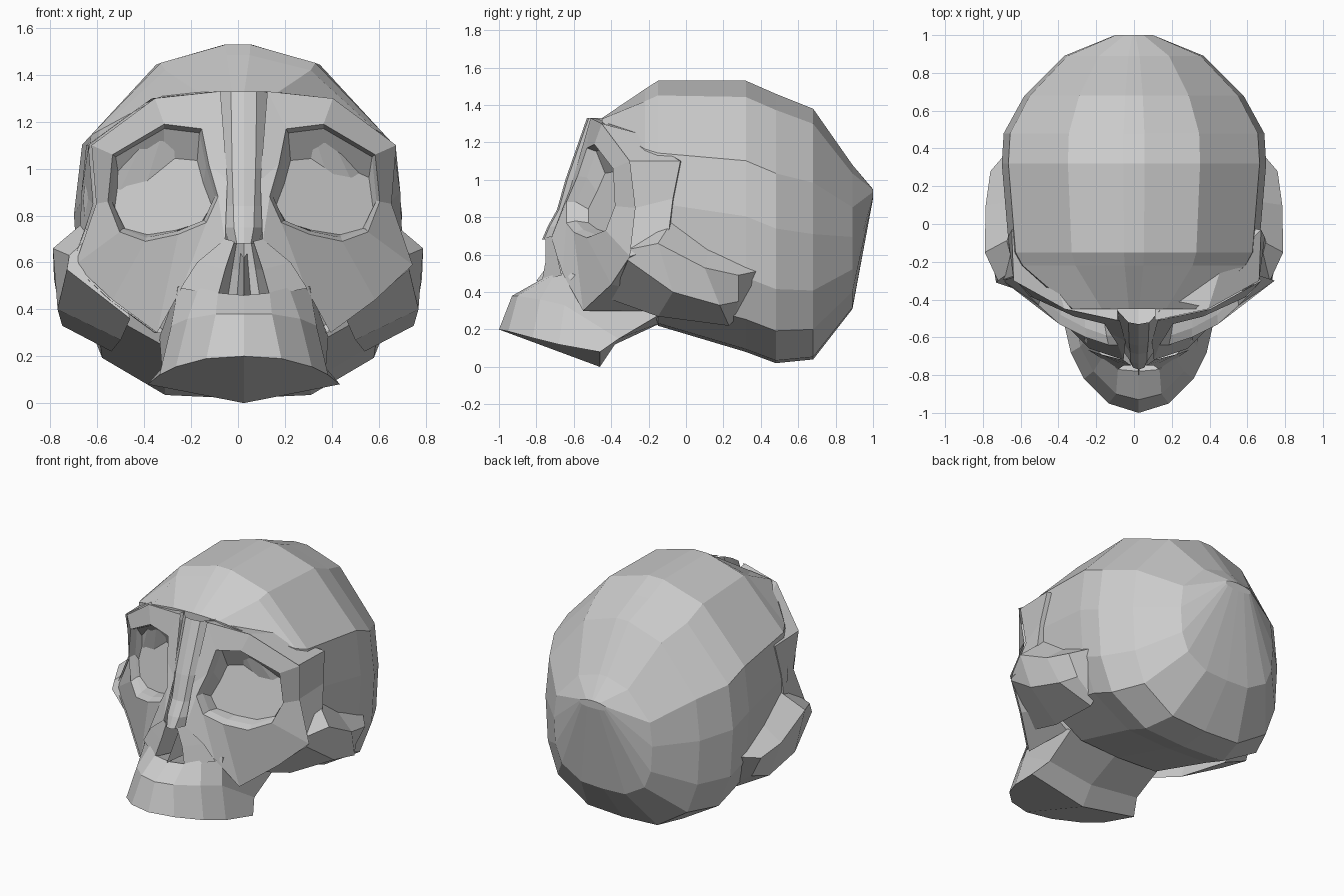
import bpy, bmesh

FACE_SHIFT = .025   # the face sits slightly off the centre line


def loft(name, rows, closed=False, cap_start=False, cap_end=False, mirror=True, dx=0.0):
    """Skin rows of points into flat faces; optionally mirror across x, then shift by dx."""
    bm = bmesh.new()
    vr = [[bm.verts.new(p) for p in row] for row in rows]
    for a, b in zip(vr, vr[1:]):
        n = len(a)
        for i in range(n if closed else n - 1):
            j = (i + 1) % n
            bm.faces.new((a[i], a[j], b[j], b[i]))
    if cap_start:
        bm.faces.new(vr[0][::-1])
    if cap_end:
        bm.faces.new(vr[-1])
    if mirror:
        geom = bm.verts[:] + bm.edges[:] + bm.faces[:]
        dup = bmesh.ops.duplicate(bm, geom=geom)["geom"]
        for v in dup:
            if isinstance(v, bmesh.types.BMVert):
                v.co.x *= -1
        bmesh.ops.reverse_faces(bm, faces=[f for f in dup if isinstance(f, bmesh.types.BMFace)])
        bmesh.ops.remove_doubles(bm, verts=bm.verts, dist=0.001)
    for v in bm.verts:
        v.co.x += dx
    bmesh.ops.recalc_face_normals(bm, faces=bm.faces)
    me = bpy.data.meshes.new(name)
    bm.to_mesh(me)
    bm.free()
    ob = bpy.data.objects.new(name, me)
    bpy.context.collection.objects.link(ob)
    return ob


# Cranium: one cross-section template, scaled at stations along y
half = [(0, 1), (.08, 1), (.5, .88), (.95, .41), (1, 0), (.97, -.45), (.84, -.76), (.45, -.98), (0, -1)]
section = half + [(-x, z) for x, z in half[-2:0:-1]]
stations = [  # y, half width, top z, bottom z
    (-.45, .34, 1.33, 1.26), (-.22, .62, 1.485, .40), (-.15, .66, 1.53, .22),
    (.32, .70, 1.53, .08), (.48, .69, 1.46, .02), (.68, .58, 1.38, .04),
    (.89, .37, 1.08, .31), (1.0, .10, .95, .90)]
loft("cranium",
     [[(u * w, y, (t + b) / 2 + v * (t - b) / 2) for u, v in section] for y, w, t, b in stations],
     closed=True, cap_start=True, cap_end=True, mirror=False)

# Face: loops around the eye socket, from outer edge to rim to flat recessed floor
edge = [(.10, -.51, 1.33), (.38, -.45, 1.30), (.65, -.30, 1.10), (.63, -.27, .85),
        (.72, -.30, .59), (.56, -.40, .44), (.37, -.55, .30), (.26, -.66, .50),
        (.08, -.72, .69), (.07, -.62, .95)]
rim = [(.18, -.53, 1.17), (.34, -.49, 1.19), (.56, -.39, 1.06), (.58, -.38, .86),
       (.53, -.43, .73), (.42, -.53, .69), (.28, -.60, .72), (.16, -.64, .77),
       (.11, -.64, .88), (.15, -.58, 1.02)]
lip = [(.34 + (x - .34) * .94, y + .05, .92 + (z - .92) * .93) for x, y, z in rim]
floor = [(.34 + (x - .34) * .88, -.415 + .45 * (x - .34) + .2 * (z - .9), .87 + (z - .92) * .66)
         for x, y, z in rim]
loft("eye_sockets", [edge, rim, lip, floor], closed=True, cap_end=True, dx=FACE_SHIFT)

# Temple walls: face edge carried back onto the cranium
temple = [(.10, -.40, 1.32), (.44, -.26, 1.25), (.66, -.03, 1.10), (.68, -.07, .90),
          (.69, -.10, .66), (.50, -.20, .40), (.36, -.20, .30)]
tuck = [(x * .88, y + .01, z) for x, y, z in temple]
loft("temple_walls", [edge[:7], temple, tuck], dx=FACE_SHIFT * .5)

# Nose bridge: faceted ridge running down from the brow
bridge = [(1.33, -.53, .11), (1.0, -.645, .10), (.84, -.69, .09), (.75, -.74, .085), (.68, -.77, .06)]
loft("nose_bridge", [[(0, y, z), (w * .5, y + .01, z), (w, y + .07, z), (w * 1.2, y + .14, z)]
                     for z, y, w in bridge], dx=FACE_SHIFT)

# Nose opening: side walls and recessed back
loft("nose_opening", [
    [(.27, -.665, .49), (.11, -.77, .46), (.07, -.60, .44), (0, -.58, .44)],
    [(.20, -.69, .60), (.08, -.75, .57), (.05, -.60, .57), (0, -.58, .57)],
    [(.08, -.72, .70), (.04, -.75, .69), (.03, -.60, .69), (0, -.58, .69)]], dx=FACE_SHIFT)
loft("nose_septum", [[(0, -.80, .46), (.03, -.58, .46)], [(0, -.68, .62), (.015, -.58, .64)]],
     dx=FACE_SHIFT)

# Upper jaw: curved bands from the tooth line up to the cheeks
loft("upper_jaw", [
    [(0, -1, .20), (.16, -.95, .19), (.29, -.82, .155), (.36, -.68, .12), (.41, -.46, .08), (0, -.46, 0)],
    [(0, -.93, .38), (.12, -.90, .38), (.24, -.78, .36), (.31, -.65, .33), (.35, -.36, .15), (0, -.38, .12)],
    [(0, -.78, .46), (.11, -.77, .47), (.19, -.70, .50), (.28, -.61, .50), (.36, -.14, .28), (0, -.10, .25)]],
    closed=True, cap_start=True, cap_end=True, dx=FACE_SHIFT)

# Cheek arches: flared bars from the eye socket back to the ear
loft("cheek_arches", [
    [(.58, -.20, .76), (.72, -.30, .63), (.73, -.31, .57), (.46, -.40, .36)],
    [(.66, -.08, .77), (.79, -.15, .66), (.77, -.07, .40), (.50, -.15, .27)],
    [(.65, .12, .64), (.785, .10, .53), (.75, .18, .33), (.54, .23, .22)],
    [(.64, .42, .52), (.76, .28, .49), (.69, .28, .35), (.54, .26, .25)]],
    closed=True, cap_start=True, cap_end=True)
